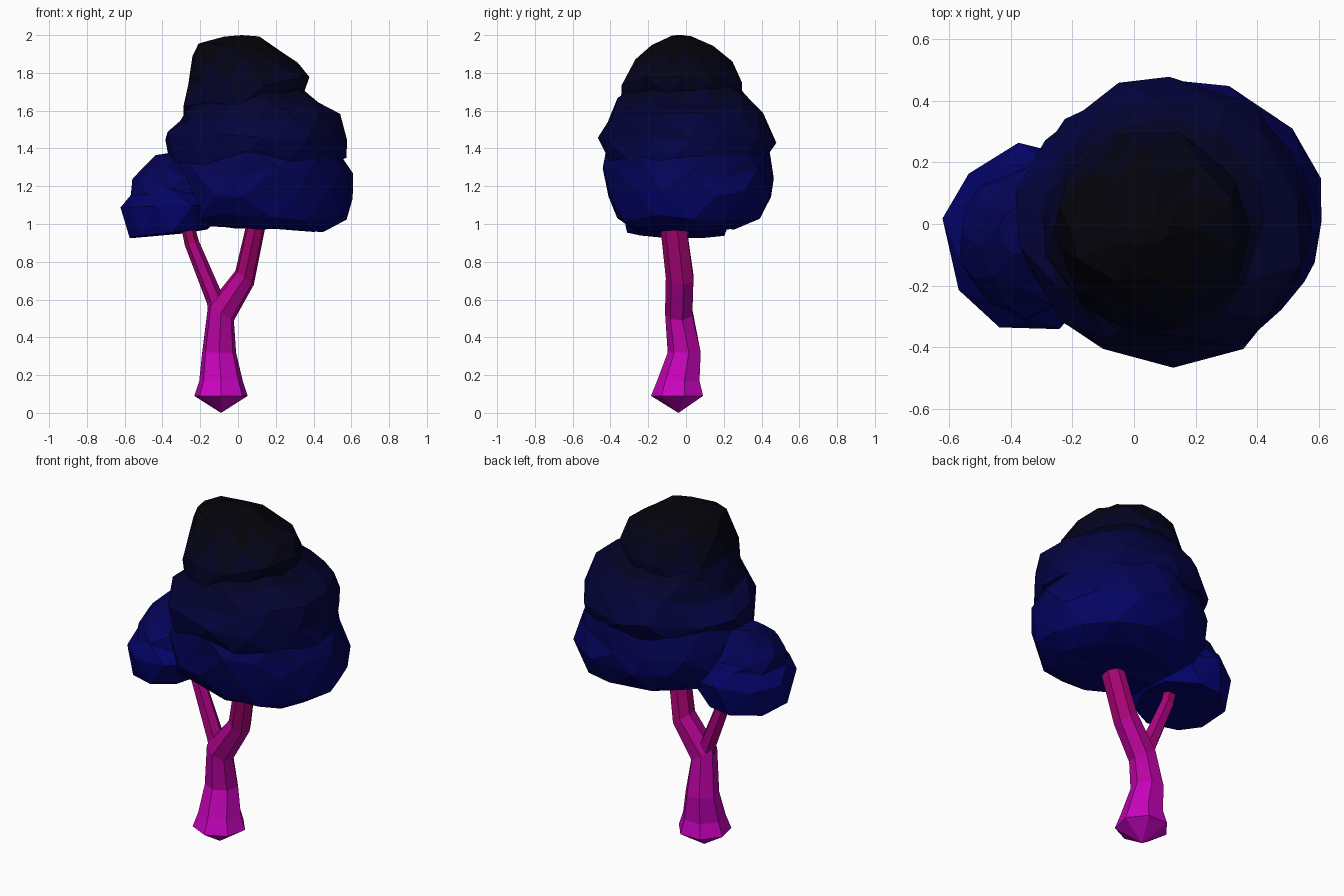
import bpy, bmesh, math, random

BANDS = 10


def ramp(name, low, high, power):
    """Materials shading from the low colour to the high colour."""
    mats = []
    for i in range(BANDS):
        t = (1 - i / (BANDS - 1)) ** power
        m = bpy.data.materials.new(f"{name}_{i}")
        m.diffuse_color = [h + (l - h) * t for l, h in zip(low, high)] + [1]
        mats.append(m)
    return mats


bark = ramp("bark", (0.62, 0.001, 0.58), (0.36, 0.001, 0.12), 1.0)
leaf = ramp("leaf", (0.001, 0.001, 0.16), (0.001, 0.001, 0.003), 1.6)


def loft(name, rings, sides, mats, zlo, zhi, jitter=0.0, seed=0, spin=0.0):
    """Loft rings of (z, cx, cy, rx, ry, tilt, zigzag); rx = 0 makes a point."""
    rnd = random.Random(seed)
    bm = bmesh.new()
    loops = []
    for k, (z, cx, cy, rx, ry, tilt, zig) in enumerate(rings):
        if rx == 0:
            loops.append([bm.verts.new((cx, cy, z))])
            continue
        loop = []
        for i in range(sides):
            a = math.tau * (i + spin + (0.5 * (k % 2) if jitter else 0)) / sides
            a += rnd.uniform(-1, 1) * jitter * 2
            r = 1 + rnd.uniform(-1, 0.6) * jitter
            dx, dy = rx * r * math.cos(a), ry * r * math.sin(a)
            dz = tilt * dx + zig * rnd.uniform(-1, 1)
            loop.append(bm.verts.new((cx + dx, cy + dy, z + dz)))
        loops.append(loop)
    for a, b in zip(loops, loops[1:]):
        for i in range(sides):
            j = (i + 1) % sides
            if len(a) == 1:
                bm.faces.new((a[0], b[j], b[i]))
            elif len(b) == 1:
                bm.faces.new((a[i], a[j], b[0]))
            else:
                bm.faces.new((a[i], a[j], b[j], b[i]))
    for end in (loops[0], loops[-1]):
        if len(end) > 1:
            bm.faces.new(end)
    if jitter:
        bmesh.ops.triangulate(bm, faces=bm.faces[:])
    bmesh.ops.recalc_face_normals(bm, faces=bm.faces[:])
    for f in bm.faces:
        t = (f.calc_center_median().z - zlo) / (zhi - zlo)
        f.material_index = max(0, min(BANDS - 1, int(t * BANDS)))
    me = bpy.data.meshes.new(name)
    bm.to_mesh(me)
    bm.free()
    for m in mats:
        me.materials.append(m)
    ob = bpy.data.objects.new(name, me)
    bpy.context.collection.objects.link(ob)
    return ob


# Trunk running into the thick right branch
loft("trunk", [
    (0.00, -0.09, -0.04, 0, 0, 0, 0),
    (0.09, -0.09, -0.04, 0.145, 0.145, 0, 0),
    (0.17, -0.09, -0.035, 0.118, 0.118, 0, 0),
    (0.32, -0.10, -0.005, 0.092, 0.092, 0, 0),
    (0.53, -0.09, -0.035, 0.070, 0.076, -0.6, 0),
    (0.715, 0.035, -0.03, 0.050, 0.077, -0.75, 0),
    (1.04, 0.105, -0.07, 0.050, 0.072, -0.2, 0),
], 7, bark, 0.0, 1.0, spin=0.25)

# Thin left branch
loft("left_branch", [
    (0.48, -0.09, -0.035, 0.055, 0.055, 0.5, 0),
    (0.60, -0.122, -0.035, 0.042, 0.05, 0.5, 0),
    (0.90, -0.245, -0.02, 0.036, 0.038, 0.4, 0),
    (1.03, -0.275, -0.02, 0.036, 0.038, 0, 0),
], 6, bark, 0.0, 1.0)

# Lower crown
loft("lower_foliage", [
    (0.98, 0.12, 0.00, 0, 0, 0, 0),
    (0.975, 0.14, -0.01, 0.33, 0.27, -0.05, 0.01),
    (1.04, 0.13, 0.01, 0.45, 0.39, -0.03, 0.02),
    (1.16, 0.12, 0.015, 0.495, 0.455, 0, 0.025),
    (1.27, 0.12, 0.015, 0.475, 0.455, 0, 0.03),
    (1.39, 0.11, 0.01, 0.435, 0.425, 0, 0.02),
    (1.46, 0.10, 0.00, 0, 0, 0, 0),
], 13, leaf, 0.95, 2.0, 0.05, 4)

# Middle crown with a ragged hem
loft("middle_foliage", [
    (1.38, 0.10, 0.00, 0, 0, 0, 0),
    (1.345, 0.10, 0.00, 0.465, 0.435, -0.06, 0.05),
    (1.46, 0.10, 0.00, 0.49, 0.47, 0, 0.03),
    (1.56, 0.12, 0.00, 0.43, 0.43, 0, 0.03),
    (1.66, 0.09, 0.00, 0.34, 0.36, 0, 0.02),
    (1.76, 0.06, 0.00, 0.24, 0.24, 0, 0.01),
    (1.80, 0.06, 0.00, 0, 0, 0, 0),
], 13, leaf, 0.95, 2.0, 0.05, 11)

# Top tuft
loft("top_foliage", [
    (1.66, 0.04, -0.02, 0, 0, 0, 0),
    (1.64, 0.035, -0.02, 0.335, 0.32, 0.15, 0.035),
    (1.75, 0.06, -0.02, 0.325, 0.335, 0.08, 0.025),
    (1.86, 0.05, -0.02, 0.295, 0.26, -0.05, 0.02),
    (1.94, -0.01, -0.02, 0.21, 0.17, -0.08, 0.01),
    (1.995, 0.02, -0.02, 0.10, 0.05, 0, 0.004),
    (2.00, 0.02, -0.02, 0, 0, 0, 0),
], 10, leaf, 0.95, 2.0, 0.05, 7)

# Small clump on the left branch, with a ledge under its cap
loft("left_foliage", [
    (0.95, -0.36, -0.05, 0, 0, 0, 0),
    (0.95, -0.36, -0.05, 0.225, 0.26, 0.12, 0.01),
    (1.09, -0.35, -0.045, 0.27, 0.315, 0, 0.02),
    (1.17, -0.35, -0.045, 0.22, 0.26, 0, 0.02),
    (1.22, -0.35, -0.04, 0.215, 0.235, 0, 0.02),
    (1.29, -0.36, -0.03, 0.15, 0.18, 0, 0.02),
    (1.365, -0.37, -0.02, 0.07, 0.08, 0, 0.005),
    (1.375, -0.37, -0.02, 0, 0, 0, 0),
], 9, leaf, 0.95, 2.0, 0.05, 3, spin=0.3)
